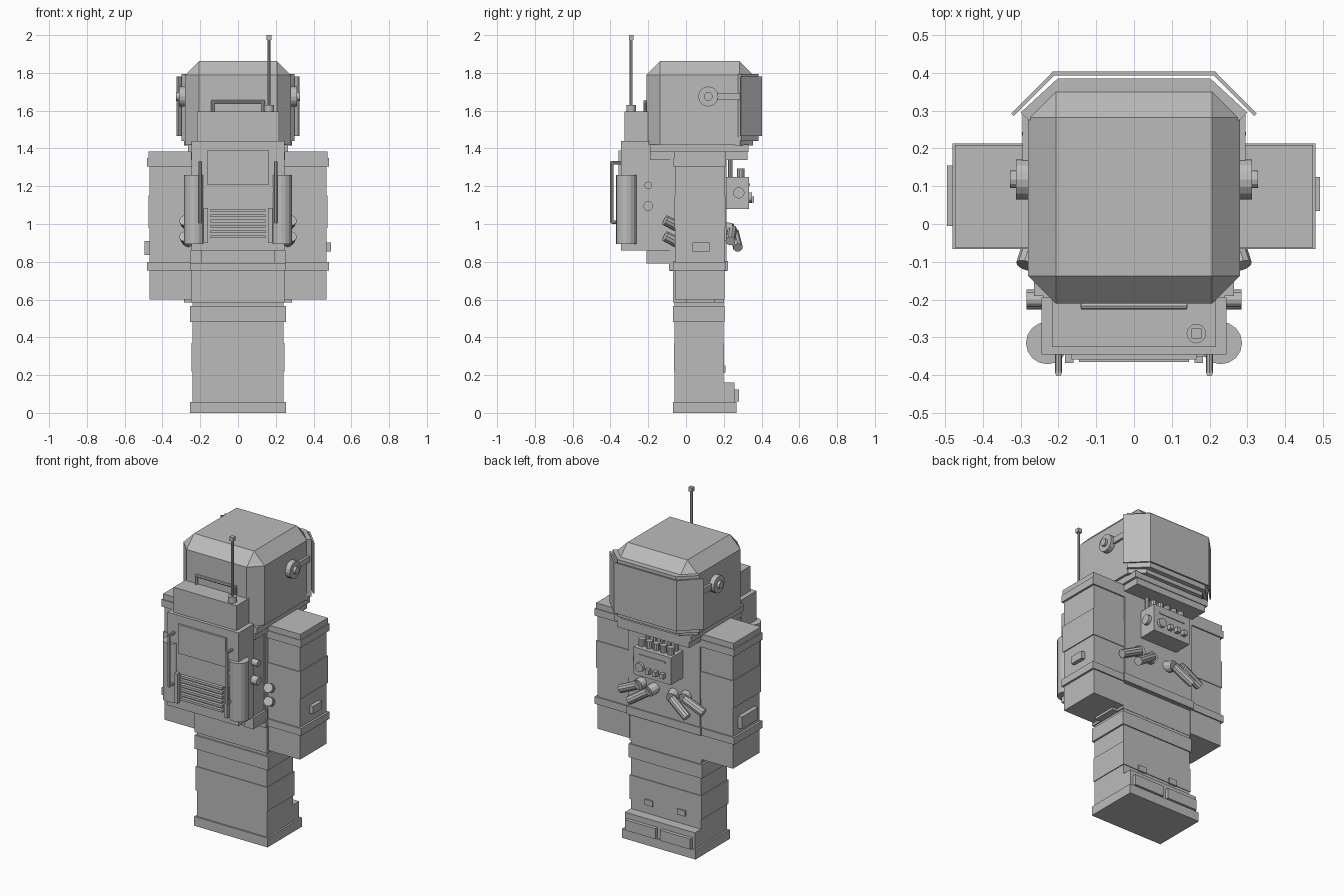
import bpy, bmesh, math
from mathutils import Vector

suit = bpy.data.materials.new("suit_grey")
suit.diffuse_color = (0.5, 0.5, 0.5, 1)


def finish(name, bm):
    bmesh.ops.recalc_face_normals(bm, faces=bm.faces)
    me = bpy.data.meshes.new(name)
    bm.to_mesh(me)
    bm.free()
    me.materials.append(suit)
    ob = bpy.data.objects.new(name, me)
    bpy.context.collection.objects.link(ob)
    return ob


def box(name, x0, x1, y0, y1, z0, z1, bevel=0):
    bm = bmesh.new()
    bmesh.ops.create_cube(bm, size=1)
    for v in bm.verts:
        v.co = ((x0 + x1) / 2 + v.co.x * (x1 - x0), (y0 + y1) / 2 + v.co.y * (y1 - y0),
                (z0 + z1) / 2 + v.co.z * (z1 - z0))
    if bevel:  # chamfer all but the bottom edges
        edges = [e for e in bm.edges if any(v.co.z > z0 + 1e-4 for v in e.verts)]
        bmesh.ops.bevel(bm, geom=edges, offset=bevel, segments=1, affect='EDGES')
    return finish(name, bm)


def rod(name, a, b, r, sides=12):
    a, b = Vector(a), Vector(b)
    bm = bmesh.new()
    bmesh.ops.create_cone(bm, cap_ends=True, segments=sides, radius1=r, radius2=r, depth=(b - a).length)
    rot = Vector((0, 0, 1)).rotation_difference(b - a).to_matrix().to_4x4()
    bmesh.ops.transform(bm, matrix=rot, verts=bm.verts)
    bmesh.ops.translate(bm, vec=(a + b) / 2, verts=bm.verts)
    return finish(name, bm)


def prism(name, outline, z0, z1):
    bm = bmesh.new()
    f = bm.faces.new([bm.verts.new((x, y, z0)) for x, y in outline])
    ext = bmesh.ops.extrude_face_region(bm, geom=[f])["geom"]
    bmesh.ops.translate(bm, vec=(0, 0, z1 - z0), verts=[v for v in ext if isinstance(v, bmesh.types.BMVert)])
    return finish(name, bm)


def mirror_pts(pts):
    return pts + [(-x, y) for x, y in reversed(pts)]


# legs and boots
box("legs", -.242, .242, -.06, .198, .03, .6)
box("boot_sole", -.253, .253, -.07, .268, 0, .058)
box("boot_toe", -.242, .242, 0, .258, .05, .16)
box("knee_band", -.253, .253, -.068, .205, .48, .565)
box("shin_band", -.247, .247, -.064, .202, .22, .37)
for s in (-1, 1):
    box("toe_plate", *sorted((s * .015, s * .225)), .25, .28, .06, .125)
    box("boot_buckle", *sorted((s * .085, s * .14)), .19, .21, .215, .25)

# torso
box("hips", -.25, .25, -.07, .2, .585, .77)
box("torso", -.247, .247, -.085, .215, .75, 1.38)
box("belt", -.255, .255, -.09, .222, .755, .805)
box("collar", -.25, .25, -.19, .325, 1.34, 1.39)
box("collar_rim", -.265, .265, -.19, .33, 1.38, 1.42)

# arms
for s in (-1, 1):
    def arm(name, x0, x1, *r):
        return box(name, *sorted((s * x0, s * x1)), *r)
    arm("arm", .245, .468, -.058, .205, .6, 1.385)
    arm("shoulder_band", .24, .481, -.066, .213, 1.305, 1.35)
    arm("sleeve_band", .24, .474, -.062, .209, .98, 1.15)
    arm("cuff_band", .24, .481, -.066, .213, .755, .8)
    arm("shoulder_cap", .245, .474, -.062, .209, 1.35, 1.385)
    arm("palm_plate", .24, .285, 0, .15, .585, .605)
box("wrist_display", -.495, -.46, -.005, .155, .835, .91)
box("wrist_box", .46, .492, .035, .125, .855, .902)

# helmet with chamfered corners
box("helmet", -.28, .28, -.21, .355, 1.42, 1.862, .073)
prism("visor_frame", mirror_pts([(.28, .275), (.3, .295), (.202, .385)]), 1.44, 1.795)
prism("chin_guard", mirror_pts([(.275, .26), (.285, .285), (.2, .355)]), 1.415, 1.46)
prism("visor", [(-.325, .292), (-.215, .403), (.215, .403), (.325, .292),
                (.318, .286), (.211, .393), (-.211, .393), (-.318, .286)], 1.465, 1.78)
for s in (-1, 1):
    rod("ear_disc", (s * .27, .118, 1.675), (s * .312, .118, 1.675), .053, 16)
    rod("ear_hub", (s * .31, .118, 1.675), (s * .328, .118, 1.675), .023, 12)
    box("visor_arm", *sorted((s * .275, s * .295)), .165, .295, 1.657, 1.693)

# backpack body
box("backpack_mount", -.24, .24, -.2, -.08, .79, 1.42)
box("backpack", -.245, .245, -.345, -.195, .86, 1.44)
box("backpack_top", -.217, .217, -.325, -.19, 1.43, 1.595)
box("backpack_panel", -.165, .165, -.358, -.34, 1.21, 1.39)
box("panel_latch", .16, .19, -.352, -.34, 1.165, 1.19)
for i in range(6):
    z = .925 + i * .028
    box("vent_slat", -.145, .145, -.365, -.34, z, z + .014)
for s in (-1, 1):
    box("vent_side", *sorted((s * .16, s * .182)), -.368, -.34, .9, 1.085)
    box("backpack_strap", *sorted((s * .19, s * .253)), -.21, -.07, .79, .86)
    # oxygen tanks and their guard rails
    rod("tank", (s * .23, -.315, .895), (s * .23, -.315, 1.26), .056, 16)
    rod("tank_valve", (s * .23, -.315, 1.255), (s * .23, -.315, 1.3), .015, 8)
    box("valve_bar", *sorted((s * .215, s * .245)), -.345, -.285, 1.295, 1.315)
    rod("rail", (s * .2, -.394, 1.005), (s * .2, -.394, 1.33), .009, 8)
    for z in (1.01, 1.325):
        rod("rail_end", (s * .2, -.394, z), (s * .2, -.335, z), .009, 8)
    # side ports and hose ends behind the arms
    rod("side_port", (s * .23, -.2, 1.205), (s * .285, -.2, 1.205), .02)
    rod("side_port", (s * .23, -.2, 1.095), (s * .285, -.2, 1.095), .026)
    for z in (1.0, .915):
        rod("rear_hose", (s * .285, -.11, z + .02), (s * .262, -.04, z - .015), .028, 10)

# carry handle and antenna
rod("handle_bar", (-.14, -.217, 1.648), (.14, -.217, 1.648), .009, 8)
for s in (-1, 1):
    rod("handle_post", (s * .134, -.217, 1.58), (s * .134, -.217, 1.65), .009, 8)
rod("antenna_base", (.165, -.29, 1.59), (.165, -.29, 1.63), .026, 12)
rod("antenna", (.165, -.29, 1.62), (.165, -.29, 1.98), .008, 8)
box("antenna_tip", .152, .178, -.303, -.277, 1.975, 2.0)

# chest control unit
box("control_unit", -.13, .13, .2, .333, 1.08, 1.25)
for i in range(5):
    x = -.1 + i * .05
    rod("control_knob", (x, .29, 1.24), (x, .29, 1.295), .02, 10)
    rod("collar_stud", (x, .235, 1.25), (x, .235, 1.345), .012, 8)
rod("side_dial", (.12, .28, 1.165), (.15, .28, 1.165), .03, 12)
rod("gauge", (.08, .325, 1.14), (.08, .35, 1.14), .028, 12)
for x in (.02, -.03, -.08):
    box("toggle", x - .012, x + .012, .33, .36, 1.115, 1.145)
box("control_slot", -.09, .09, .33, .338, 1.2, 1.215)

# front hoses
for s in (-1, 1):
    for pts in ([(.06, .19, .97), (.08, .255, .955), (.2, .275, .875)],
                [(.15, .19, .98), (.16, .245, .97), (.285, .235, .91)]):
        pts = [(s * x, y, z) for x, y, z in pts]
        rod("hose_port", pts[0], pts[1], .034, 12)
        rod("front_hose", pts[1], pts[2], .026, 10)
